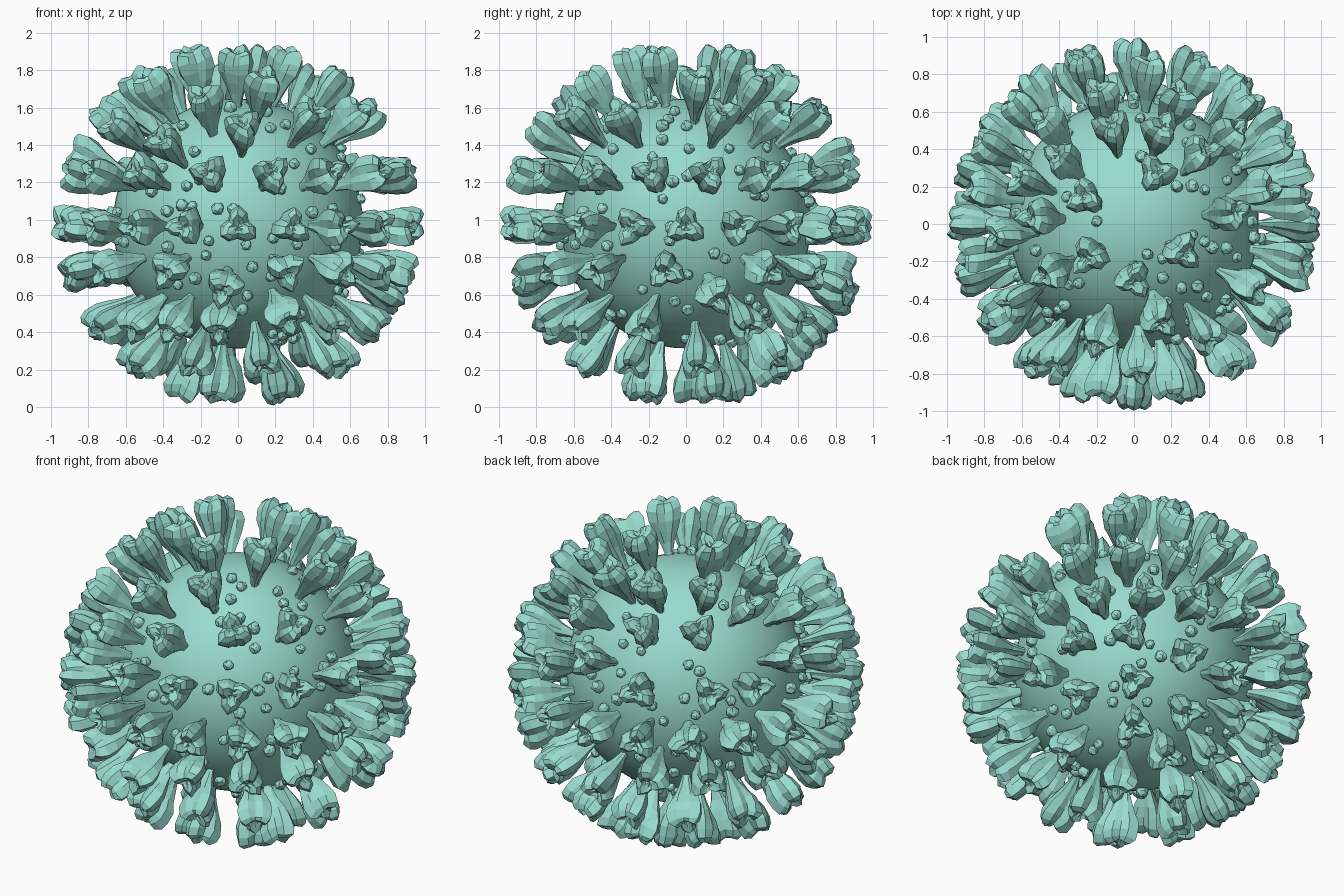
import bpy, bmesh, math, random
from mathutils import Vector, Matrix

if "Cube" in bpy.data.objects:
    bpy.data.objects.remove(bpy.data.objects["Cube"])

random.seed(11)
CENTER = Vector((0, 0, 0.98))
BODY_R = 0.667

teal = bpy.data.materials.new("teal")
teal.diffuse_color = (0.32, 0.71, 0.63, 1)
teal.use_nodes = True
teal.node_tree.nodes["Principled BSDF"].inputs["Base Color"].default_value = teal.diffuse_color


def finish(bm, name):
    bmesh.ops.recalc_face_normals(bm, faces=bm.faces)
    mesh = bpy.data.meshes.new(name)
    bm.to_mesh(mesh)
    bm.free()
    mesh.materials.append(teal)
    return mesh


def add_object(mesh, name, matrix):
    ob = bpy.data.objects.new(name, mesh)
    ob.matrix_world = matrix
    bpy.context.collection.objects.link(ob)
    return ob


def direction(lat, az):
    """Latitude and azimuth in degrees; azimuth 0 faces the front (-y), 90 faces +x."""
    a, b = math.radians(lat), math.radians(az)
    return Vector((math.cos(a) * math.sin(b), -math.cos(a) * math.cos(b), math.sin(a)))


# Three-lobed spike: rings of (distance from body centre, radius, lobe depth)
RINGS = [(0.62, 0.020, 0.10), (0.68, 0.024, 0.15), (0.74, 0.038, 0.20),
         (0.805, 0.062, 0.24), (0.865, 0.083, 0.26), (0.92, 0.089, 0.27),
         (0.965, 0.076, 0.32), (0.982, 0.050, 0.36), (0.962, 0.024, 0.25)]
SIDES = 12


def spike_mesh(index):
    bm = bmesh.new()
    rings = []
    for k, (h, r, lobe) in enumerate(RINGS):
        ring = []
        for i in range(SIDES):
            t = 2 * math.pi * i / SIDES
            wave = math.cos(3 * t)
            rad = r * (1 + lobe * wave) * random.uniform(0.93, 1.07)
            lift = 0.012 * wave * (k > 4) + random.uniform(-0.007, 0.007) * (k > 1)
            t += 0.05 * k
            ring.append(bm.verts.new((rad * math.cos(t), rad * math.sin(t), h + lift)))
        rings.append(ring)
    for a, b in zip(rings, rings[1:]):
        for i in range(SIDES):
            j = (i + 1) % SIDES
            bm.faces.new((a[i], a[j], b[j], b[i]))
    bm.faces.new(rings[0])
    tip = bm.verts.new((0, 0, 0.955))
    for i in range(SIDES):
        bm.faces.new((rings[-1][i], rings[-1][(i + 1) % SIDES], tip))
    return finish(bm, f"spike_{index}")


# Small lumpy knob
def knob_mesh(index):
    bm = bmesh.new()
    bmesh.ops.create_icosphere(bm, subdivisions=2, radius=0.032)
    for v in bm.verts:
        v.co *= random.uniform(0.85, 1.12)
    return finish(bm, f"knob_{index}")


# Round smooth body
bm = bmesh.new()
bmesh.ops.create_uvsphere(bm, u_segments=64, v_segments=32, radius=BODY_R)
for f in bm.faces:
    f.smooth = True
add_object(finish(bm, "body"), "body", Matrix.Translation(CENTER))

# Spikes in uneven rows: latitude -> azimuths
ROWS = {
    -1: range(0, 360, 18),
    17: (-10, 12, 33, 56, 78, 98, 118, 137, 156, 197, 224, 241, 281, 302, 324),
    24: (174, 258),
    -16: (-25, 17, 38, 58, 83, 119, 139, 202, 223, 244, 265, 286, 308),
    -22: (-5, 161),
    -25: (101, 180),
    28: (331,),
    34: (2, 357 - 54),
    39: (33, 61, 105, 133, 161, 195, 221, 275),
    46: (248, 343),
    -33: (19, 140),
    -36: (-8, 42, 73, 116, 191, 215, 240, 265, 290, 313, 332),
    -42: (165,),
    -49: (140,),
    55: (15, 97, 136, 164, 193, 228, 266, 300),
    -53: (13, 59, 97, 190, 225, 260, 295, 335),
    -59: (162,),
    71: (0, 60, 156, 242, 306),
    -72: (50, 122, 195, 265, 335)}
spikes = [spike_mesh(i) for i in range(5)]
spike_dirs = []
for lat, azimuths in ROWS.items():
    for az in azimuths:
        d = direction(lat, az)
        spike_dirs.append(d)
        turn = d.to_track_quat('Z', 'Y').to_matrix().to_4x4()
        roll = Matrix.Rotation(random.uniform(0, 2 * math.pi), 4, 'Z')
        add_object(random.choice(spikes), "spike", Matrix.Translation(CENTER) @ turn @ roll)

# Knobs scattered on the body between the spikes
knobs = [knob_mesh(i) for i in range(4)]
placed = []
while len(placed) < 150:
    d = direction(math.degrees(math.asin(random.uniform(-0.97, 0.97))), random.uniform(0, 360))
    if min(d.angle(s) for s in spike_dirs) < 0.10 or any(d.angle(p) < 0.08 for p in placed):
        continue
    placed.append(d)
    turn = d.to_track_quat('Z', 'Y').to_matrix().to_4x4()
    size = Matrix.Scale(random.uniform(0.85, 1.15), 4)
    add_object(random.choice(knobs), "knob",
               Matrix.Translation(CENTER + d * (BODY_R + 0.014)) @ turn @ size)
